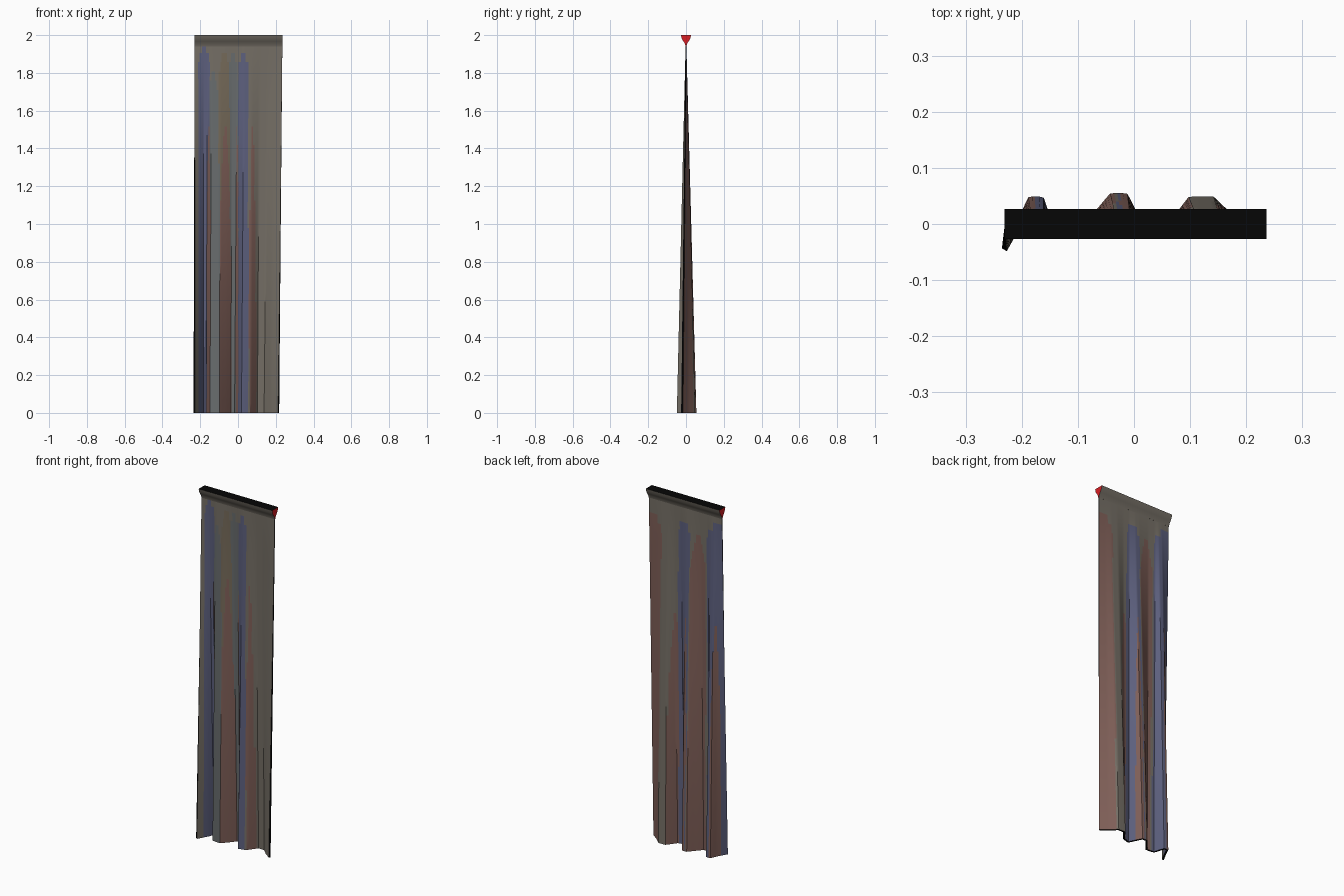
import bpy, bmesh, math
from mathutils import Vector

if "Cube" in bpy.data.objects:
    bpy.data.objects.remove(bpy.data.objects["Cube"])


def material(name, r, g, b):
    m = bpy.data.materials.new(name)
    colour = [(c / 255) ** 2.2 for c in (r, g, b)] + [1]
    m.diffuse_color = colour
    m.use_nodes = True
    m.node_tree.nodes["Principled BSDF"].inputs["Base Color"].default_value = colour
    return m


GREY, BLUE, RED, SLATE, TAN, BLACK, SCARLET = range(7)
MATS = [material("warm grey", 116, 110, 101), material("dusty blue", 93, 96, 125),
        material("dusty red", 126, 95, 88), material("slate", 104, 108, 109),
        material("tan", 117, 106, 90), material("black", 14, 14, 14),
        material("scarlet", 215, 35, 40)]


def finish(name, bm):
    bmesh.ops.recalc_face_normals(bm, faces=bm.faces)
    mesh = bpy.data.meshes.new(name)
    bm.to_mesh(mesh)
    bm.free()
    for m in MATS:
        mesh.materials.append(m)
    obj = bpy.data.objects.new(name, mesh)
    bpy.context.collection.objects.link(obj)
    bpy.ops.object.select_all(action="DESELECT")
    obj.select_set(True)
    bpy.context.view_layer.objects.active = obj
    bpy.ops.object.shade_smooth_by_angle(angle=math.radians(35))
    return obj


# Pleat line at the hem, flattening to a straight line at the rail
HEM = [(-.231, -.046), (-.2, .01), (-.185, .044), (-.165, .044), (-.145, -.015),
       (-.1, -.02), (-.065, .02), (-.04, .05), (-.015, .05), (.005, .01),
       (.02, -.021), (.06, -.01), (.1, .044), (.14, .044), (.175, .01), (.215, -.02)]
TOP, ROWS, SPLIT, HALF = 1.955, 40, 5, .005

# Colour streaks: left x, right x, height, height where the taper begins, colour
FRONT = [(-.165, -.1, 1.8, 1.6, SLATE), (-.05, .0, 1.9, 1.8, SLATE),
         (-.21, -.15, 1.94, 1.85, BLUE), (-.1, -.045, 1.9, 1.8, TAN),
         (-.165, -.145, 1.5, .8, RED), (-.1, -.035, 1.5, .6, RED),
         (-.012, .002, 1.5, .8, RED), (.002, .055, 1.9, 1.82, BLUE),
         (.06, .095, 1.5, .6, RED)]
BACK = [(.15, .3, 1.87, 1.75, RED), (.03, .1, 1.3, .7, RED),
        (-.03, .05, 1.86, 1.78, BLUE), (-.025, .005, 1.3, .5, RED),
        (-.12, -.035, 1.8, 1.6, RED), (-.3, -.13, 1.9, 1.8, BLUE),
        (-.215, -.175, 1.3, .6, RED)]


def streak_colour(streaks, x, z):
    colour = GREY
    for x0, x1, top, taper, c in streaks:
        shrink = max(0, (z - taper) / (top - taper))
        if z < top and abs(x - (x0 + x1) / 2) < (x1 - x0) / 2 * (1 - .8 * shrink ** 2):
            colour = c
    return colour


# Cloth: a thin double layer, with pleats that deepen toward the hem
line = [Vector(a).lerp(Vector(b), i / SPLIT)
        for a, b in zip(HEM, HEM[1:]) for i in range(SPLIT)] + [Vector(HEM[-1])]
width = HEM[-1][0] - HEM[0][0]
bm = bmesh.new()
front, back = [], []
for r in range(ROWS + 1):
    z = TOP * r / ROWS
    k = 1 - r / ROWS
    row = [Vector(((-.23 + (p.x - HEM[0][0]) / width * .465) * (1 - k) + p.x * k, p.y * k))
           for p in line]
    thick = HALF * (.35 + .65 * k)
    f, b = [], []
    for i, p in enumerate(row):
        along = (row[min(i + 1, len(row) - 1)] - row[max(i - 1, 0)]).normalized()
        side = Vector((along.y, -along.x)) * thick
        f.append(bm.verts.new((*(p + side), z)))
        b.append(bm.verts.new((*(p - side), z)))
    front.append(f)
    back.append(b)

for layer, streaks in ((front, FRONT), (back, BACK)):
    for lower, upper in zip(layer, layer[1:]):
        for i in range(len(line) - 1):
            face = bm.faces.new((lower[i], lower[i + 1], upper[i + 1], upper[i]))
            c = face.calc_center_median()
            face.material_index = streak_colour(streaks, c.x, c.z)

# Dark edges along the sides and hem
for r in range(ROWS):
    for i in (0, -1):
        bm.faces.new((front[r][i], back[r][i], back[r + 1][i], front[r + 1][i])).material_index = BLACK
for i in range(len(line) - 1):
    bm.faces.new((front[0][i], front[0][i + 1], back[0][i + 1], back[0][i])).material_index = BLACK
finish("curtain_cloth", bm)

# Rail: flared hanging strip with a black top and scarlet ends
half = [(.002, 1.94), (.005, 1.953), (.014, 1.967), (.023, 1.982), (.027, 2)]
section = half + [(-y, z) for y, z in reversed(half)]
bm = bmesh.new()
ends = [[bm.verts.new((x, y, z)) for y, z in section] for x in (-.231, .236)]
for ring in ends:
    bm.faces.new(ring).material_index = SCARLET
n = len(section)
for i in range(n):
    j = (i + 1) % n
    face = bm.faces.new((ends[0][i], ends[0][j], ends[1][j], ends[1][i]))
    face.material_index = BLACK if section[i][1] == section[j][1] == 2 else GREY
finish("curtain_rail", bm)
